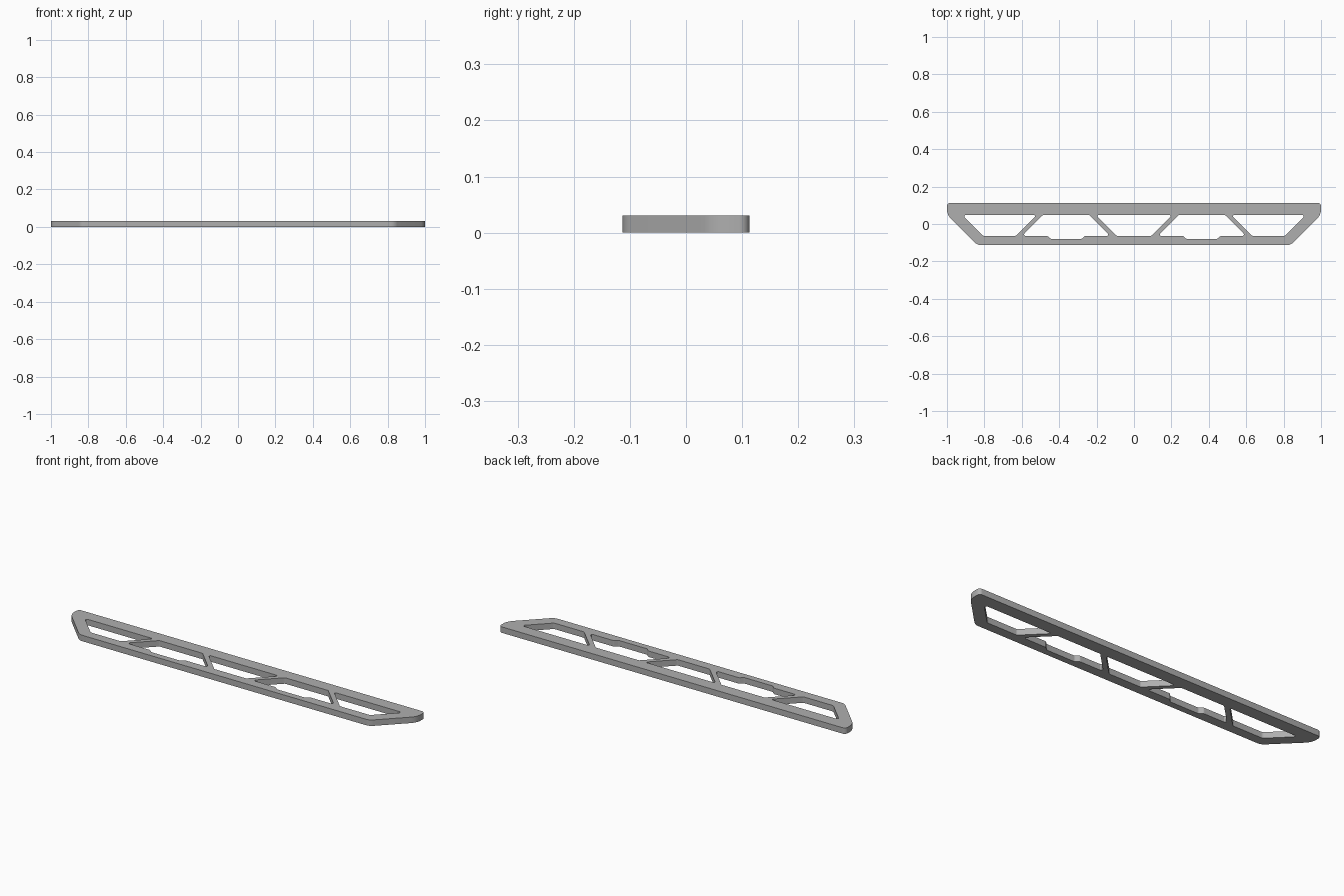
import bpy
from math import tan
from mathutils import Vector

if "Cube" in bpy.data.objects:
    bpy.data.objects.remove(bpy.data.objects["Cube"])

THICK = 0.031
TOP, BOTTOM = 0.048, -0.064      # inner edges of the two rails
HALF = 0.017                     # half strut width along x


def fillet(points, steps=6):
    """Round every (x, y, radius) corner of a closed outline."""
    out = []
    n = len(points)
    for i, (x, y, r) in enumerate(points):
        p = Vector((x, y))
        a = (Vector(points[i - 1][:2]) - p).normalized()
        b = (Vector(points[(i + 1) % n][:2]) - p).normalized()
        half = a.angle(b) / 2
        t = r / tan(half)
        start, end = p + a * t, p + b * t
        centre = p + (a + b).normalized() * (Vector((t, r)).length)
        for k in range(steps + 1):
            d = start.lerp(end, k / steps) - centre
            out.append(centre + d.normalized() * r)
    return out


def mirror(points):
    return [(-x, y, r) for x, y, r in reversed(points)]


def edge(mid, slope, side, y):
    """x on one side of a 45 degree strut at height y."""
    return mid + slope * y + side * HALF


S1, S2 = -0.552, -0.173          # strut middles on the left half

# Outer plate outline
left = [(-1, 0.113, 0.018), (-1, 0.05, 0.07), (-0.837, -0.113, 0.05)]
outer = left + mirror(left)

# End window
end_hole = [(-0.87 - TOP, TOP, 0.008), (-0.87 - BOTTOM, BOTTOM, 0.02),
            (edge(S1, 1, -1, BOTTOM), BOTTOM, 0.012),
            (edge(S1, 1, -1, TOP), TOP, 0.006)]

# Window with shallow notch in the lower rail
c = (S1 + S2) / 2
notch_hole = [(edge(S1, 1, 1, TOP), TOP, 0.012),
              (edge(S1, 1, 1, BOTTOM), BOTTOM, 0.008),
              (c - 0.1, BOTTOM, 0.012), (c - 0.082, -0.08, 0.012),
              (c + 0.082, -0.08, 0.012), (c + 0.1, BOTTOM, 0.012),
              (edge(S2, -1, -1, BOTTOM), BOTTOM, 0.008),
              (edge(S2, -1, -1, TOP), TOP, 0.012)]

# Centre window
half = [(edge(S2, -1, 1, TOP), TOP, 0.006),
        (edge(S2, -1, 1, BOTTOM), BOTTOM, 0.012)]
centre_hole = half + mirror(half)

# Flat plate with five windows
curve = bpy.data.curves.new("truss_plate", 'CURVE')
curve.dimensions = '2D'
curve.fill_mode = 'BOTH'
curve.extrude = THICK / 2
for outline in (outer, end_hole, mirror(end_hole), notch_hole,
                mirror(notch_hole), centre_hole):
    pts = fillet(outline)
    spline = curve.splines.new('POLY')
    spline.points.add(len(pts) - 1)
    for sp, p in zip(spline.points, pts):
        sp.co = (p.x, p.y, 0, 1)
    spline.use_cyclic_u = True

# Dark grey finish
grey = bpy.data.materials.new("dark_grey")
grey.diffuse_color = (0.43, 0.43, 0.43, 1)
grey.use_nodes = True
grey.node_tree.nodes["Principled BSDF"].inputs["Base Color"].default_value = grey.diffuse_color
curve.materials.append(grey)

plate = bpy.data.objects.new("truss_plate", curve)
plate.location.z = THICK / 2
bpy.context.collection.objects.link(plate)
bpy.context.view_layer.objects.active = plate
plate.select_set(True)
bpy.ops.object.convert(target='MESH')
bpy.ops.object.shade_smooth_by_angle()
